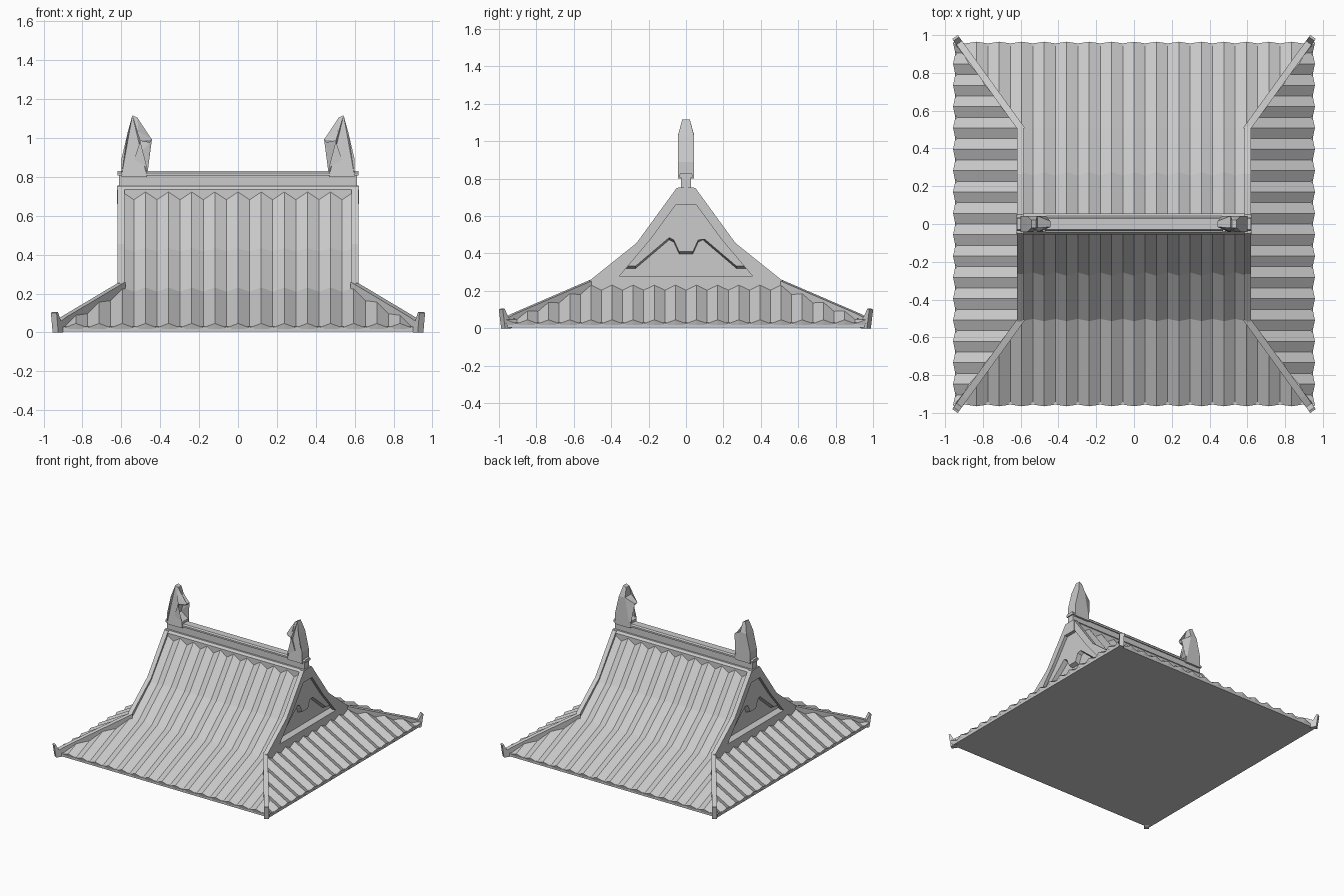
import bpy, bmesh, math
from mathutils import Vector

if "Cube" in bpy.data.objects:
    bpy.data.objects.remove(bpy.data.objects["Cube"])


def finish(name, bm, mirror=()):
    """Turn a bmesh into an object, mirrored across the given axes."""
    bmesh.ops.remove_doubles(bm, verts=bm.verts, dist=0.0005)
    bmesh.ops.recalc_face_normals(bm, faces=bm.faces)
    me = bpy.data.meshes.new(name)
    bm.to_mesh(me)
    bm.free()
    ob = bpy.data.objects.new(name, me)
    bpy.context.collection.objects.link(ob)
    if mirror:
        m = ob.modifiers.new("mirror", 'MIRROR')
        m.use_axis = tuple(a in mirror for a in "xyz")
        m.use_clip = False
    return ob


def prism(name, loop_a, loop_b, mirror=()):
    """Closed solid between two matching loops of 3D points."""
    bm = bmesh.new()
    a = [bm.verts.new(p) for p in loop_a]
    b = [bm.verts.new(p) for p in loop_b]
    n = len(a)
    for i in range(n):
        j = (i + 1) % n
        bm.faces.new((a[i], a[j], b[j], b[i]))
    caps = [bm.faces.new(a), bm.faces.new(b)]
    bmesh.ops.triangulate(bm, faces=caps)
    return finish(name, bm, mirror)


def along_x(name, pts, x0, x1, mirror=(), drop=0.0):
    """Extrude a (y, z) outline along x; drop lowers the x0 end."""
    return prism(name, [(x0, y, z - drop) for y, z in pts],
                 [(x1, y, z) for y, z in pts], mirror)


def both(half):
    """Complete a symmetric (y, z) outline from its +y half."""
    return half + [(-y, z) for y, z in reversed(half)]


# ---- folded tile sheets ----
HX, HY = 0.0595, 0.0565             # half tile widths, front and side
CX, CY = 10 * HX, 9 * HY            # where the hips start
EX, EY = 16 * HX, 17 * HY           # eave corner
AMP = 0.012


def sheet(name, idx, step, rows, crest, place, mirror):
    """Zigzag sheet; rows(u) gives (v, z) from eave to top."""
    bm = bmesh.new()
    cols = []
    for i in idx:
        pts = [Vector(p) for p in rows(abs(i * step))]
        d = AMP if i % 2 == crest else -AMP
        col = []
        for k, p in enumerate(pts):
            t = pts[min(k + 1, len(pts) - 1)] - pts[max(k - 1, 0)]
            if t.length < 1e-4:
                t = Vector((-0.9, 0.4))
            nrm = Vector((t.y, -t.x)).normalized()
            col.append(p + nrm * d)
        col.insert(0, Vector((col[0].x - 0.005, 0.018)))   # eave lip
        cols.append([bm.verts.new(place(i * step, v.x, v.y)) for v in col])
    for c0, c1 in zip(cols, cols[1:]):
        for k in range(len(c0) - 1):
            bm.faces.new((c0[k], c1[k], c1[k + 1], c0[k + 1]))
    return finish(name, bm, mirror)


def hip_z(f):
    return 0.035 + 0.185 * f          # f = 0 at eave, 1 at hip start


def hip_rows(eave, top, f):
    return [(eave, hip_z(0)), (eave + (top - eave) * f, hip_z(f))]


def front_place(u, v, z):
    return (u, -v, z)


def side_place(u, v, z):
    return (v, u, z)


def main_rows(u):
    return [(EY, hip_z(0)), (CY, hip_z(1)), (0.265, 0.425), (0.04, 0.722)]


def front_corner(u):
    return hip_rows(EY, CY, max(0.005, (EX - u) / (EX - CX)))


def side_corner(u):
    return hip_rows(EX, 0.615, max(0.005, (EY - u) / (EY - CY)))


sheet("main_tiles", range(-10, 11), HX, main_rows, 0, front_place, "y")
sheet("front_corner_tiles", range(10, 17), HX, front_corner, 0, front_place, "xy")
sheet("side_tiles", range(-9, 10), HY, lambda u: hip_rows(EX, 0.615, 1), 1,
      side_place, "x")
sheet("side_corner_tiles", range(9, 18), HY, side_corner, 1, side_place, "xy")

# ---- eave slab and solid core with gable walls ----
along_x("eave_slab", [(-0.955, 0.005), (0.955, 0.005), (0.955, 0.03), (-0.955, 0.03)],
        -0.945, 0.945)
along_x("gable_core", both([(0.04, 0.69), (0.255, 0.40), (0.49, 0.20), (0.49, 0.02)]),
        -0.56, 0.56)

# ---- gable frame: barge boards and sill ----
along_x("gable_frame", [(0, 0.755), (0.05, 0.75), (0.265, 0.455), (0.515, 0.255),
                        (0.515, 0.19), (0, 0.19), (0, 0.28), (0.355, 0.28),
                        (0.19, 0.475), (0.04, 0.68), (0, 0.68)],
        0.585, 0.62, "xy")
along_x("gable_sill", both([(0.40, 0.28), (0.46, 0.19)]), 0.55, 0.6, "x")

# ---- hanging gable board with a shaped, bevelled lower edge ----
along_x("gable_board", both([(0.04, 0.69), (0.19, 0.485), (0.325, 0.332), (0.27, 0.332),
                             (0.09, 0.485), (0.065, 0.472), (0.037, 0.41)]),
        0.555, 0.595, "x", drop=0.014)

# ---- top ridge ----
along_x("ridge_base", both([(0.055, 0.66), (0.055, 0.735), (0.042, 0.752)]), -0.622, 0.622)
along_x("ridge_wall", both([(0.027, 0.74), (0.027, 0.81)]), -0.612, 0.612)
along_x("ridge_cap", both([(0.036, 0.807), (0.036, 0.82), (0.028, 0.83)]), -0.62, 0.62)

# ---- hip ridges with upturned corner tips ----
origin = Vector((0.602, 0.512, 0))
run = Vector((0.345, 0.477, 0)).normalized()
across = Vector((-run.y, run.x, 0)) * 0.018
hip = [(-0.015, 0.19), (-0.015, 0.26), (0.50, 0.08), (0.552, 0.058), (0.578, 0.105),
       (0.59, 0.10), (0.575, 0.0), (0.535, 0.0), (0.49, 0.02)]
loop = [origin + run * t + Vector((0, 0, z)) for t, z in hip]
prism("hip_ridge", [p - across for p in loop], [p + across for p in loop], "xy")

# ---- ridge-end finials: (x, z, half thickness) ----
finial = [(-0.60, 0.80, 0.043), (-0.468, 0.80, 0.043), (-0.468, 0.848, 0.043),
          (-0.535, 0.888, 0.043), (-0.503, 0.985, 0.043), (-0.455, 0.975, 0.016),
          (-0.443, 0.992, 0.016), (-0.512, 1.035, 0.043), (-0.518, 1.105, 0.02),
          (-0.543, 1.117, 0.02), (-0.567, 1.03, 0.043), (-0.60, 0.89, 0.043)]
prism("ridge_finial", [(x, -t, z) for x, z, t in finial],
      [(x, t, z) for x, z, t in finial], "x")
